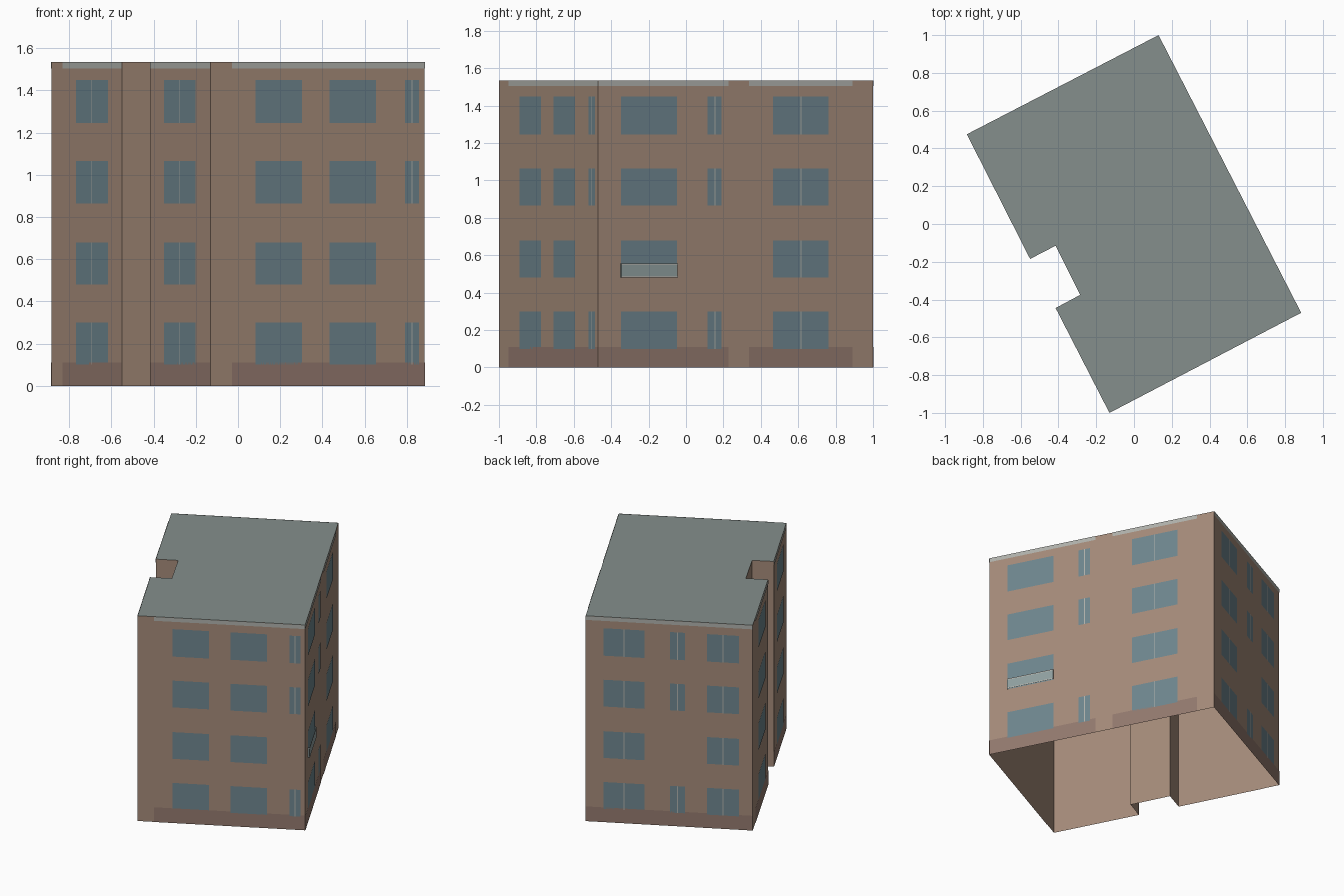
import bpy
from mathutils import Vector

if "Cube" in bpy.data.objects:
    bpy.data.objects.remove(bpy.data.objects["Cube"])

H = 1.535
# Footprint, counter-clockwise: front, right, back, left (with notch)
FOOT = [Vector(p) for p in [(-0.13, -1.0), (0.885, -0.47), (0.13, 1.0), (-0.885, 0.475),
                            (-0.55, -0.185), (-0.415, -0.115), (-0.285, -0.375), (-0.415, -0.445)]]
ROWS = [(0.10, 0.30), (0.48, 0.68), (0.865, 1.065), (1.245, 1.45)]


def material(name, rgb):
    m = bpy.data.materials.new(name)
    m.diffuse_color = (*rgb, 1)
    m.use_nodes = True
    m.node_tree.nodes["Principled BSDF"].inputs["Base Color"].default_value = m.diffuse_color
    return m


def add_object(name, verts, faces, mat):
    me = bpy.data.meshes.new(name)
    me.from_pydata(verts, [], faces)
    me.materials.append(mat)
    ob = bpy.data.objects.new(name, me)
    bpy.context.collection.objects.link(ob)
    return ob


def point(wall, u, z, out):
    """Point on a wall at fraction u along it, pushed outwards."""
    a, b = FOOT[wall], FOOT[(wall + 1) % len(FOOT)]
    d = (b - a).normalized()
    p = a.lerp(b, u) + Vector((d.y, -d.x)) * out
    return (p.x, p.y, z)


def panels(name, items, mat, out):
    """Flat rectangles (wall, u0, u1, z0, z1) joined in one object."""
    verts, faces = [], []
    for w, u0, u1, z0, z1 in items:
        n = len(verts)
        verts += [point(w, u, z, out) for u, z in ((u0, z0), (u1, z0), (u1, z1), (u0, z1))]
        faces.append((n, n + 1, n + 2, n + 3))
    return add_object(name, verts, faces, mat)


brick = material("brick", (0.37, 0.255, 0.19))
slate = material("slate", (0.235, 0.275, 0.265))
glass = material("glass", (0.155, 0.235, 0.27))
base = material("base", (0.29, 0.19, 0.155))
trim = material("trim", (0.43, 0.44, 0.41))
rail_glass = material("rail_glass", (0.28, 0.35, 0.35))

# Walls (open underneath) and flat roof
n = len(FOOT)
add_object("walls", [(p.x, p.y, z) for z in (0, H) for p in FOOT],
           [(i, (i + 1) % n, (i + 1) % n + n, i + n) for i in range(n)], brick)
add_object("roof", [(p.x, p.y, H) for p in FOOT], [tuple(range(n))], slate)

# Window columns: wall, u0, u1, has mullion, skips the second storey
COLUMNS = [(0, 0.208, 0.426, False, False), (0, 0.554, 0.772, False, False), (0, 0.908, 0.972, True, True),
           (1, 0.082, 0.286, False, False), (1, 0.398, 0.449, True, True), (1, 0.636, 0.837, True, False),
           (2, 0.107, 0.351, True, False), (2, 0.506, 0.595, True, True), (2, 0.726, 0.917, True, False),
           (3, 0.358, 0.806, True, False), (7, 0.228, 0.754, True, False)]
windows, mullions = [], []
for w, u0, u1, split, skip in COLUMNS:
    half = 0.003 / (FOOT[(w + 1) % n] - FOOT[w]).length
    mid = (u0 + u1) / 2
    for r, (z0, z1) in enumerate(ROWS):
        if skip and r == 1:
            continue
        windows.append((w, u0, u1, z0, z1))
        if split:
            mullions.append((w, mid - half, mid + half, z0, z1))
panels("windows", windows, glass, 0.002)
panels("window_mullions", mullions, trim, 0.003)

# Base band and roof-edge trim share the same spans
SPANS = [(0, 0.099, 1), (1, 0, 0.473), (1, 0.548, 0.925), (2, 0, 1), (3, 0.164, 1), (7, 0, 1)]
panels("base_band", [(*s, 0, 0.11) for s in SPANS], base, 0.002)
panels("roof_edge_trim", [(*s, 1.505, H) for s in SPANS], trim, 0.002)


# Shallow balcony guard: three-sided strip around the right-hand window
def guard(name, z0, z1, out, mat):
    path = [(0.082, 0), (0.082, out), (0.286, out), (0.286, 0)]
    verts = [point(1, u, z, o) for z in (z0, z1) for u, o in path]
    add_object(name, verts, [(i, i + 1, i + 5, i + 4) for i in range(3)], mat)


guard("balcony_glass", 0.48, 0.555, 0.011, rail_glass)
guard("balcony_top_rail", 0.547, 0.556, 0.013, trim)
guard("balcony_bottom_rail", 0.48, 0.488, 0.013, trim)
